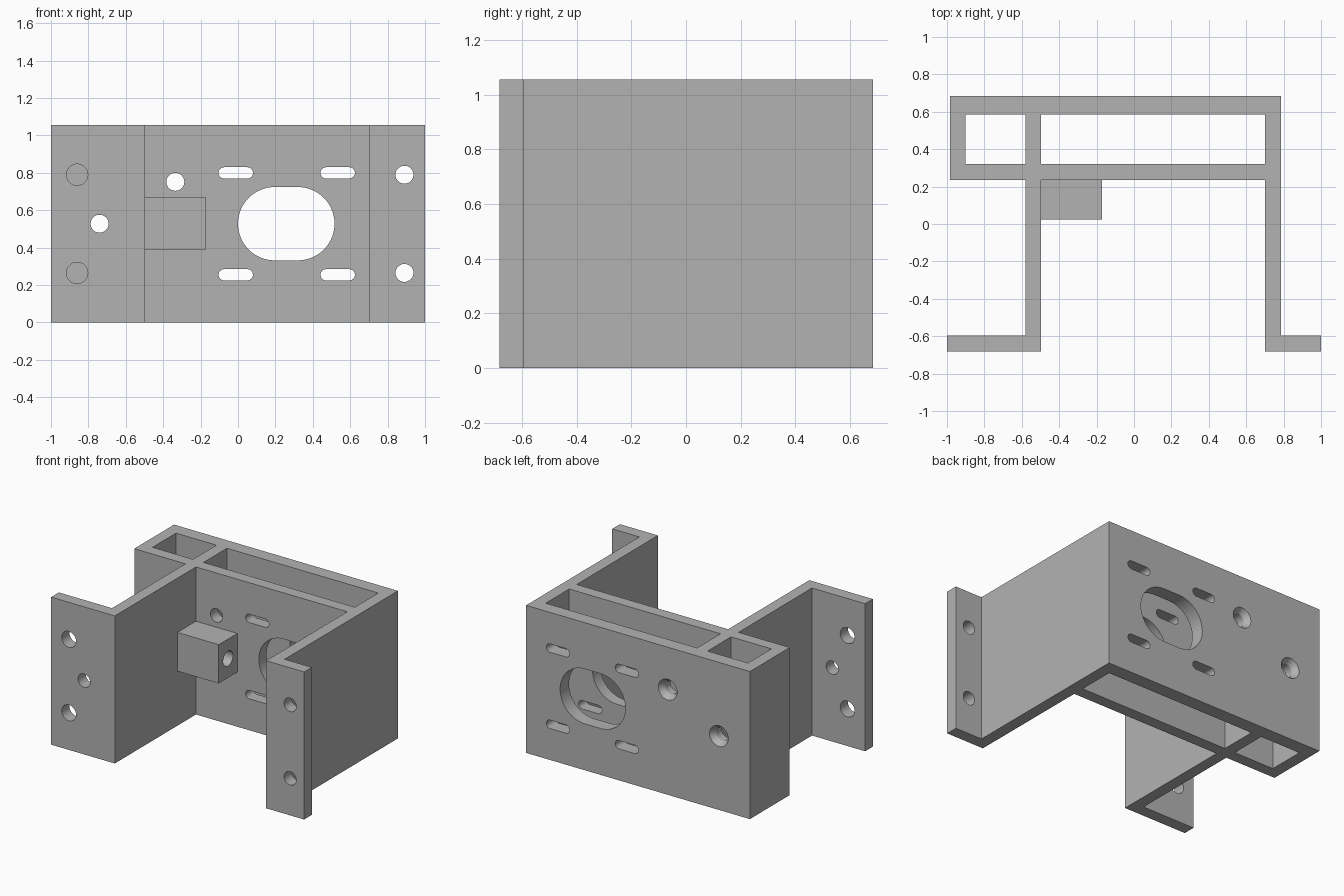
import bpy, bmesh, math

if "Cube" in bpy.data.objects:
    bpy.data.objects.remove(bpy.data.objects["Cube"])

H = 1.055            # bracket height
MID = 0.528          # mid height

grey = bpy.data.materials.new("plain grey")
grey.diffuse_color = (0.45, 0.45, 0.45, 1)
grey.use_nodes = True
grey.node_tree.nodes["Principled BSDF"].inputs["Base Color"].default_value = grey.diffuse_color


def loft(name, loops):
    """Closed solid through a list of matching point loops."""
    bm = bmesh.new()
    rings = [[bm.verts.new(p) for p in loop] for loop in loops]
    n = len(rings[0])
    for a, b in zip(rings, rings[1:]):
        for i in range(n):
            j = (i + 1) % n
            bm.faces.new((a[i], a[j], b[j], b[i]))
    bm.faces.new(rings[0][::-1])
    bm.faces.new(rings[-1])
    bmesh.ops.recalc_face_normals(bm, faces=bm.faces)
    me = bpy.data.meshes.new(name)
    bm.to_mesh(me)
    bm.free()
    ob = bpy.data.objects.new(name, me)
    bpy.context.collection.objects.link(ob)
    me.materials.append(grey)
    return ob


def prism(name, outline, z0, z1):
    return loft(name, [[(x, y, z) for x, y in outline] for z in (z0, z1)])


def box(name, x0, x1, y0, y1, z0, z1):
    return prism(name, [(x0, y0), (x1, y0), (x1, y1), (x0, y1)], z0, z1)


def bore(x, z, sections, half=0.0, n=32):
    """Round or slotted cutter along y; sections are (y, radius)."""
    def ring(y, r):
        pts = []
        for side, start in ((1, -math.pi / 2), (-1, math.pi / 2)):
            for i in range(n // 2 + (1 if half else 0)):
                a = start + 2 * math.pi * i / n
                pts.append((x + side * half + r * math.cos(a), y, z + r * math.sin(a)))
        return pts
    return loft("cutter", [ring(y, r) for y, r in sections])


def cut(target, cutters):
    bpy.context.view_layer.objects.active = target
    for c in cutters:
        m = target.modifiers.new("cut", 'BOOLEAN')
        m.operation, m.solver, m.object = 'DIFFERENCE', 'EXACT', c
        bpy.ops.object.modifier_apply(modifier=m.name)
        bpy.data.objects.remove(c)


def smooth(ob):
    bpy.ops.object.select_all(action='DESELECT')
    ob.select_set(True)
    bpy.context.view_layer.objects.active = ob
    bpy.ops.object.shade_smooth_by_angle(angle=math.radians(30))


# Bracket: outer plan outline of plates, side walls and flanges
bracket = prism("bracket", [
    (-0.985, 0.685), (-0.985, 0.235), (-0.58, 0.235), (-0.58, -0.595),
    (-1.0, -0.595), (-1.0, -0.682), (-0.497, -0.682), (-0.497, 0.235),
    (0.70, 0.235), (0.70, -0.682), (1.0, -0.682), (1.0, -0.595),
    (0.785, -0.595), (0.785, 0.685)], 0, H)

# Two vertical pockets between the plates
cutters = [box("cutter", x0, x1, 0.32, 0.585, -0.1, H + 0.1)
           for x0, x1 in ((-0.90, -0.58), (-0.497, 0.70))]

# Large window and four adjustment slots through both plates
through = (0.1, 0.8)
cutters.append(bore(0.258, MID, [(y, 0.196) for y in through], 0.062, 64))
for x in (-0.012, 0.533):
    for z in (0.255, 0.80):
        cutters.append(bore(x, z, [(y, 0.03) for y in through], 0.062))

# Countersunk screw holes, one reaching through the left flange
for x, z, y0 in ((-0.74, MID, -0.8), (-0.335, 0.752, 0.1)):
    cutters.append(bore(x, z, [(y0, 0.048), (0.645, 0.048), (0.685, 0.074), (0.8, 0.074)]))

# Flange mounting holes
for x, r in ((-0.86, 0.057), (0.89, 0.048)):
    for z in (0.265, 0.79):
        cutters.append(bore(x, z, [(y, r) for y in (-0.8, -0.5)]))
cut(bracket, cutters)
smooth(bracket)

# Small block in the inner corner with a sideways hole
block = box("corner_block", -0.497, -0.17, 0.025, 0.235, 0.39, 0.667)
hole = loft("cutter", [[(x, 0.13 + 0.055 * math.cos(i * math.pi / 16),
                         MID + 0.055 * math.sin(i * math.pi / 16)) for i in range(32)]
                       for x in (-0.48, 0.0)])
cut(block, [hole])
smooth(block)
